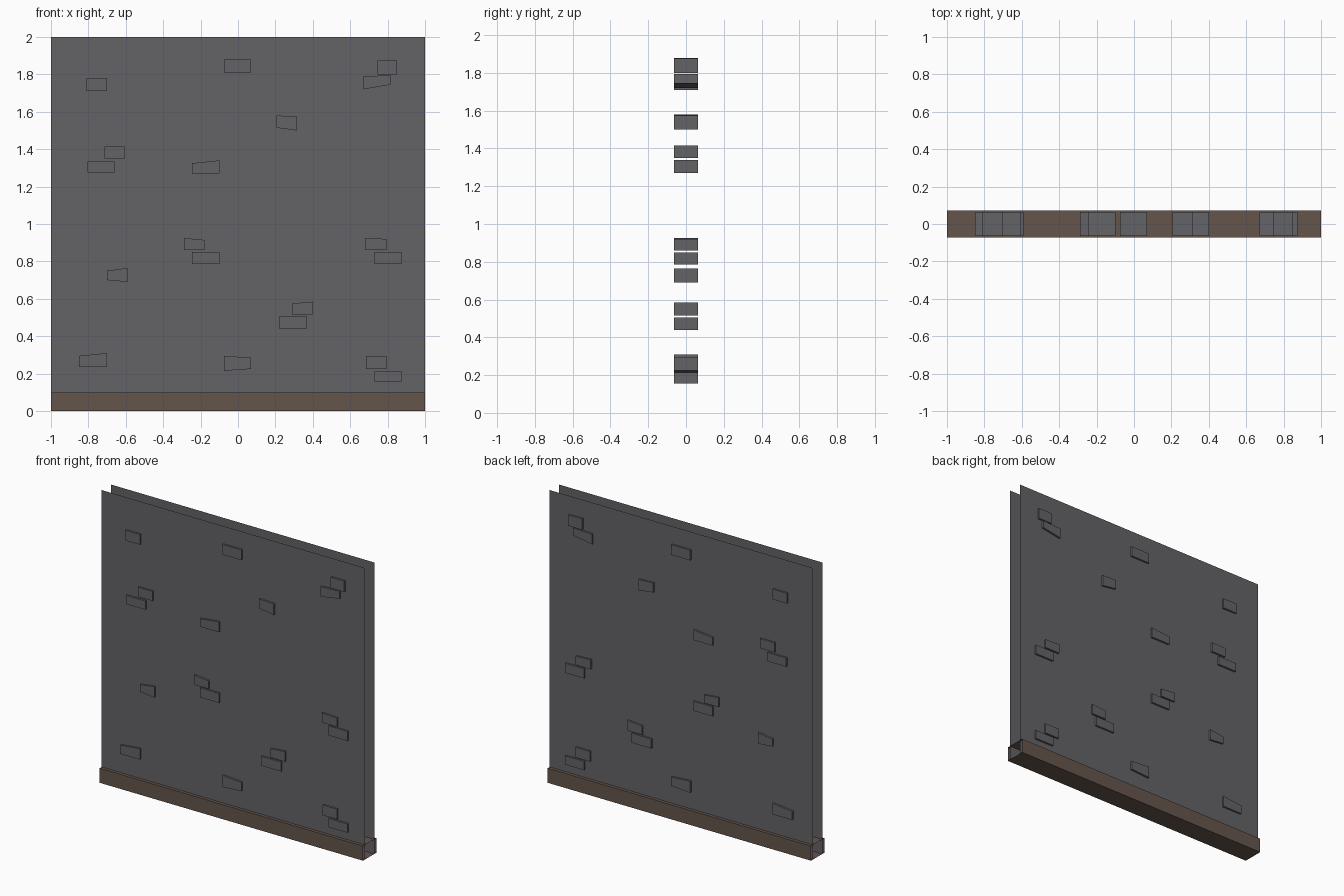
import bpy, bmesh

if "Cube" in bpy.data.objects:
    bpy.data.objects.remove(bpy.data.objects["Cube"])

def material(name, rgb):
    m = bpy.data.materials.new(name)
    m.diffuse_color = (*rgb, 1.0)
    m.use_nodes = True
    m.node_tree.nodes["Principled BSDF"].inputs["Base Color"].default_value = m.diffuse_color
    return m

STONE = material("grey plaster", (0.127, 0.125, 0.137))
WOOD = material("brown wood", (0.130, 0.091, 0.072))

def make_object(name, bm, mat):
    me = bpy.data.meshes.new(name)
    bm.to_mesh(me)
    bm.free()
    me.materials.append(mat)
    ob = bpy.data.objects.new(name, me)
    bpy.context.collection.objects.link(ob)
    return ob

def extruded(bm, outline, half_depth):
    """Closed block from an x,z outline (anticlockwise seen from the front)."""
    front = [bm.verts.new((x, -half_depth, z)) for x, z in outline]
    back = [bm.verts.new((x, half_depth, z)) for x, z in outline]
    bm.faces.new(front)
    bm.faces.new(back[::-1])
    for i in range(len(outline)):
        j = (i + 1) % len(outline)
        bm.faces.new((front[j], front[i], back[i], back[j]))

# wall: two sheets facing outwards, open at the ends and the top
bm = bmesh.new()
for s in (-1, 1):
    corners = ((s, 0.0), (-s, 0.0), (-s, 2.0), (s, 2.0))
    bm.faces.new([bm.verts.new((x, s * 0.05, z)) for x, z in corners])
make_object("wall_sheets", bm, STONE)

# skirting beam: box section with open ends
bm = bmesh.new()
section = ((-0.072, 0.0), (0.072, 0.0), (0.072, 0.1), (-0.072, 0.1))
left = [bm.verts.new((-1, y, z)) for y, z in section]
right = [bm.verts.new((1, y, z)) for y, z in section]
for i in range(4):
    j = (i + 1) % 4
    bm.faces.new((left[i], left[j], right[j], right[i]))
make_object("skirting_beam", bm, WOOD)

# bricks: left, right, bottom, top, then optional z shifts of
# bottom left, bottom right, top right, top left
BRICKS = [
    (-.81, -.70, 1.71, 1.78), (-.075, .07, 1.81, 1.88), (.745, .85, 1.80, 1.875),
    (.67, .815, 1.72, 1.795, 0, .025, 0, -.005),
    (.205, .315, 1.50, 1.58, .015, 0, -.005, 0),
    (-.715, -.605, 1.35, 1.415), (-.805, -.66, 1.275, 1.335),
    (-.245, -.10, 1.27, 1.34, 0, 0, 0, -.015),
    (-.29, -.18, .86, .925, 0, 0, -.01, 0),
    (-.245, -.10, .785, .85),
    (-.70, -.59, .69, .765, .01, 0, 0, -.015),
    (.68, .795, .86, .925, 0, 0, -.005, 0),
    (.73, .875, .785, .85),
    (.29, .40, .515, .585, 0, 0, 0, -.01),
    (.22, .37, .44, .505),
    (-.85, -.70, .235, .31, 0, 0, 0, -.015),
    (-.075, .07, .215, .295, 0, .01, -.01, 0),
    (.685, .795, .225, .295), (.73, .875, .155, .215),
]
bm = bmesh.new()
for x0, x1, z0, z1, *tilt in BRICKS:
    a, b, c, d = tilt or (0, 0, 0, 0)
    extruded(bm, [(x0, z0 + a), (x1, z0 + b), (x1, z1 + c), (x0, z1 + d)], 0.063)
make_object("bricks", bm, STONE)
